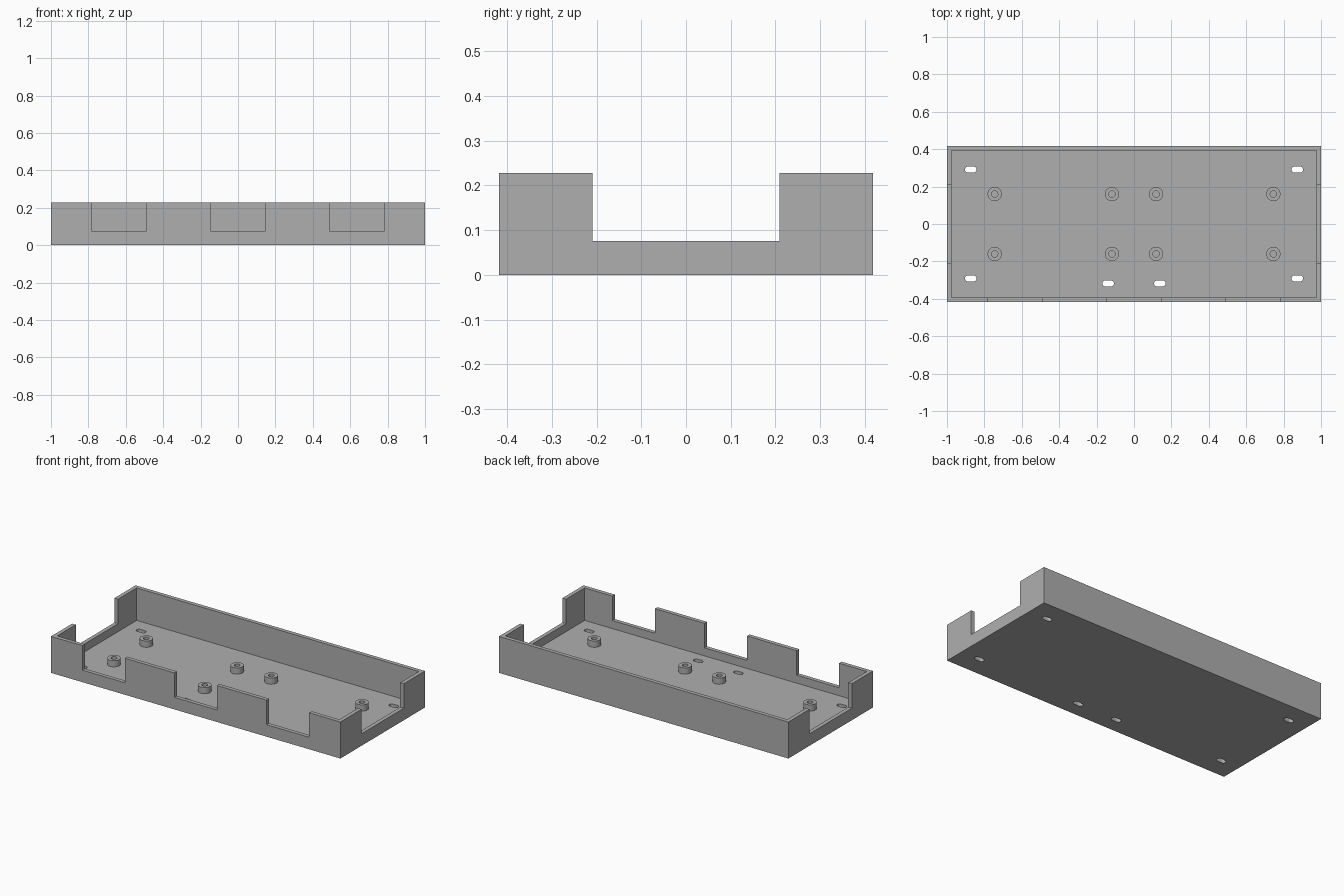
import bpy, bmesh
from math import pi, sin, cos, radians
from mathutils import Vector

if "Cube" in bpy.data.objects:
    bpy.data.objects.remove(bpy.data.objects["Cube"])

# Overall sizes
LENGTH, WIDTH, HEIGHT = 2.0, 0.835, 0.228
WALL, FLOOR, SILL, POST_TOP = 0.025, 0.025, 0.075, 0.064

grey = bpy.data.materials.new("plain grey")
grey.use_nodes = True
colour = (0.43, 0.43, 0.43, 1)
grey.diffuse_color = colour
grey.node_tree.nodes["Principled BSDF"].inputs["Base Color"].default_value = colour


def add_object(name, bm):
    bmesh.ops.recalc_face_normals(bm, faces=bm.faces)
    mesh = bpy.data.meshes.new(name)
    bm.to_mesh(mesh)
    bm.free()
    mesh.materials.append(grey)
    obj = bpy.data.objects.new(name, mesh)
    bpy.context.collection.objects.link(obj)
    return obj


def prism(name, outline, low, high):
    bm = bmesh.new()
    face = bm.faces.new([bm.verts.new((x, y, low)) for x, y in outline])
    grown = bmesh.ops.extrude_face_region(bm, geom=[face])
    verts = [v for v in grown["geom"] if isinstance(v, bmesh.types.BMVert)]
    bmesh.ops.translate(bm, verts=verts, vec=(0, 0, high - low))
    return add_object(name, bm)


def box(name, x0, x1, y0, y1, z0, z1):
    return prism(name, [(x0, y0), (x1, y0), (x1, y1), (x0, y1)], z0, z1)


def slot(name, x, y, length=0.062, width=0.032, steps=10):
    r, shift = width / 2, (length - width) / 2
    outline = []
    for side, start in ((1, -pi / 2), (-1, pi / 2)):
        for i in range(steps + 1):
            a = start + pi * i / steps
            outline.append((x + side * shift + r * cos(a), y + r * sin(a)))
    return prism(name, outline, -0.1, 0.1)


def smooth(obj):
    bpy.ops.object.select_all(action="DESELECT")
    obj.select_set(True)
    bpy.context.view_layer.objects.active = obj
    bpy.ops.object.shade_smooth_by_angle(angle=radians(30))


def cut(obj, cutter):
    mod = obj.modifiers.new("cut", "BOOLEAN")
    mod.operation, mod.solver, mod.object = "DIFFERENCE", "EXACT", cutter
    bpy.context.view_layer.objects.active = obj
    bpy.ops.object.modifier_apply(modifier=mod.name)
    bpy.data.objects.remove(cutter)


# Tray: a solid block hollowed out from above
hx, hy = LENGTH / 2, WIDTH / 2
tray = box("tray", -hx, hx, -hy, hy, 0, HEIGHT)
cut(tray, box("cavity", -hx + WALL, hx - WALL, -hy + WALL, hy - WALL, FLOOR, 1))

# Three openings in the front wall
for x in (-0.637, 0, 0.637):
    cut(tray, box("front_opening", x - 0.147, x + 0.147, -1, -hy + 0.05, SILL, 1))

# One wide opening through both end walls
cut(tray, box("end_opening", -2, 2, -0.209, 0.209, SILL, 1))

# Mounting slots through the floor
corners = [(sx * 0.873, sy * 0.291) for sx in (-1, 1) for sy in (-1, 1)]
for x, y in corners + [(-0.138, -0.318), (0.138, -0.318)]:
    cut(tray, slot("slot", x, y))
smooth(tray)

# Hollow standoff posts
outer, inner = 0.038, 0.017
for x in (-0.745, -0.118, 0.118, 0.745):
    for y in (-0.16, 0.16):
        bm = bmesh.new()
        profile = [(inner, FLOOR), (inner, POST_TOP), (outer, POST_TOP), (outer, FLOOR)]
        verts = [bm.verts.new((r, 0, z)) for r, z in profile]
        edges = [bm.edges.new(pair) for pair in zip(verts, verts[1:])]
        bmesh.ops.spin(bm, geom=verts + edges, cent=(0, 0, 0), axis=(0, 0, 1),
                       angle=2 * pi, steps=32, use_duplicate=False)
        bmesh.ops.remove_doubles(bm, verts=bm.verts, dist=0.0001)
        post = add_object("standoff_post", bm)
        post.location = Vector((x, y, 0))
        smooth(post)
